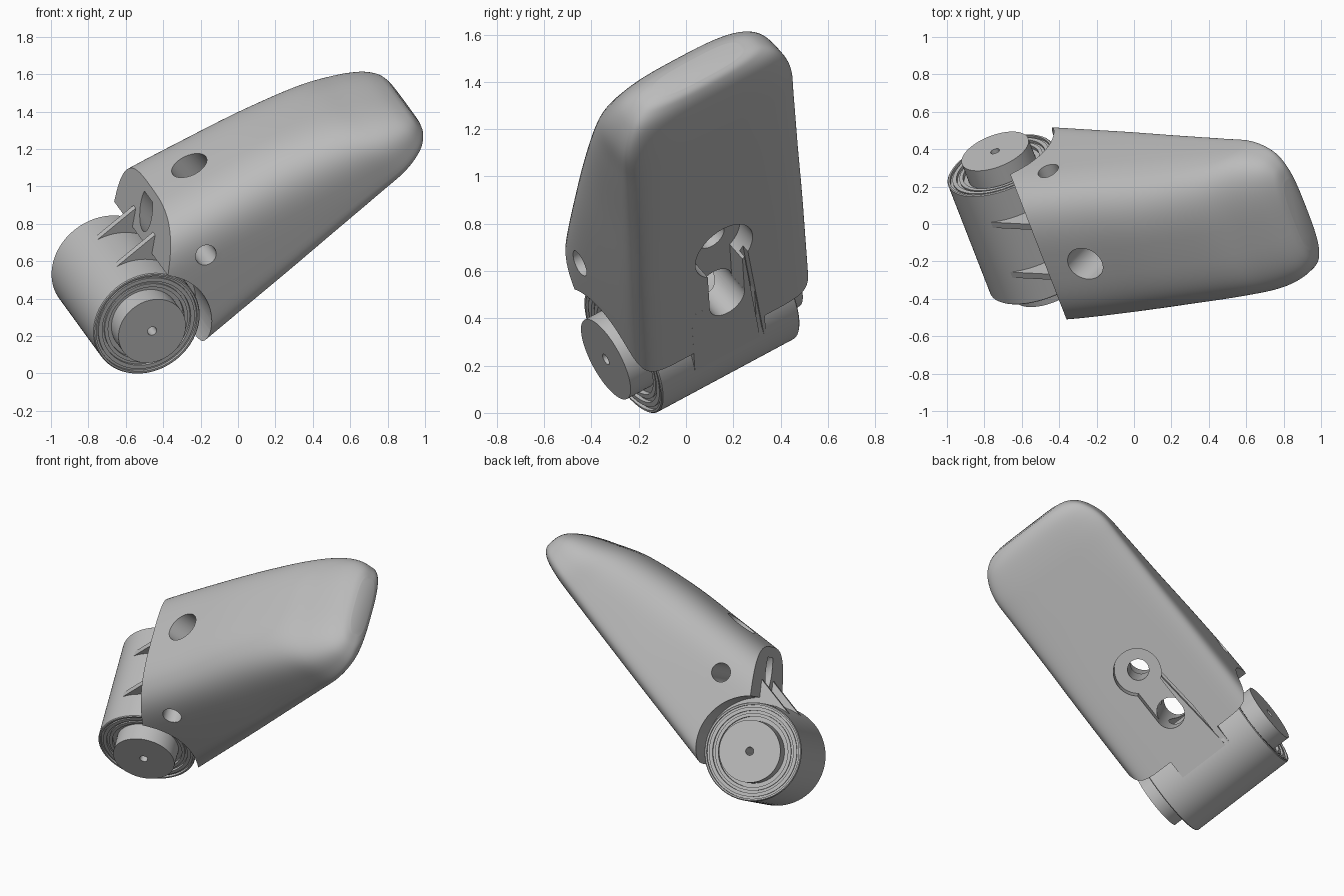
import bpy, bmesh, math
from mathutils import Vector, Matrix

cube = bpy.data.objects.get("Cube")
if cube:
    bpy.data.objects.remove(cube)

# One grey plastic
grey = bpy.data.materials.new("grey plastic")
grey.use_nodes = True
colour = (0.5, 0.5, 0.5, 1)
grey.diffuse_color = colour
grey.node_tree.nodes["Principled BSDF"].inputs["Base Color"].default_value = colour

# Working frame: x along the finger, y along the hinge pin, z out of its back
along = Vector((0.772, -0.04, 0.635)).normalized()
pin = Vector((-0.333, 0.833, 0.44))
pin = (pin - along * pin.dot(along)).normalized()
back = along.cross(pin)
FRAME = Matrix((along, pin, back)).transposed().to_4x4()
FRAME.translation = (-0.601, 0.025, 0.422)


def make(name, bm):
    bmesh.ops.recalc_face_normals(bm, faces=bm.faces)
    mesh = bpy.data.meshes.new(name)
    bm.to_mesh(mesh)
    bm.free()
    mesh.materials.append(grey)
    obj = bpy.data.objects.new(name, mesh)
    bpy.context.collection.objects.link(obj)
    obj.matrix_world = FRAME
    return obj


def rod(name, start, end, radius):
    start, end = Vector(start), Vector(end)
    axis = end - start
    turn = axis.to_track_quat('Z', 'Y').to_matrix().to_4x4()
    bm = bmesh.new()
    bmesh.ops.create_cone(bm, cap_ends=True, segments=64, radius1=radius, radius2=radius,
                          depth=axis.length, matrix=Matrix.Translation((start + end) / 2) @ turn)
    return make(name, bm)


def box(name, low, high, turn=Matrix()):
    low, high = Vector(low), Vector(high)
    size = Matrix.Diagonal((high - low).to_4d())
    size[3][3] = 1
    bm = bmesh.new()
    bmesh.ops.create_cube(bm, size=1, matrix=turn @ Matrix.Translation((low + high) / 2) @ size)
    return make(name, bm)


def bridge(bm, rings, closed=False):
    pairs = list(zip(rings, rings[1:]))
    if closed:
        pairs.append((rings[-1], rings[0]))
    for a, b in pairs:
        for i in range(len(a)):
            j = (i + 1) % len(a)
            bm.faces.new((a[i], a[j], b[j], b[i]))


def cut(obj, cutters):
    for c in cutters:
        mod = obj.modifiers.new(c.name, 'BOOLEAN')
        mod.operation, mod.solver, mod.object = 'DIFFERENCE', 'EXACT', c
    bpy.context.view_layer.update()
    graph = bpy.context.evaluated_depsgraph_get()
    mesh = bpy.data.meshes.new_from_object(obj.evaluated_get(graph))
    obj.modifiers.clear()
    obj.data = mesh


def spline(rows, steps):
    pts = [Vector(r) for r in rows]
    pts = [pts[0] * 2 - pts[1]] + pts + [pts[-1]]
    out = []
    for p, q, r, s in zip(pts, pts[1:], pts[2:], pts[3:]):
        for k in range(steps):
            t = k / steps
            out.append(q + (r - p) * (t / 2) + (p * 2 - q * 5 + r * 4 - s) * (t * t / 2)
                       + (q * 3 - p - r * 3 + s) * (t ** 3 / 2))
    return out + [pts[-1]]


# Shell: rounded sections (station, half width, top, bottom, widest height, palm squareness)
stations = [(0.05, 0.445, 0.53, -0.298, 0.1, 11), (0.4, 0.445, 0.455, -0.298, 0.08, 10),
            (0.75, 0.44, 0.37, -0.298, 0, 9), (1.08, 0.432, 0.288, -0.298, -0.1, 7),
            (1.4, 0.427, 0.175, -0.298, -0.17, 5), (1.585, 0.42, 0.07, -0.296, -0.2, 4),
            (1.714, 0.372, -0.015, -0.285, -0.2, 3.5), (1.78, 0.3, -0.08, -0.262, -0.19, 3),
            (1.802, 0.215, -0.12, -0.232, -0.18, 3)]
bm = bmesh.new()
rings = []
for u, w, top, low, mid, square in spline(stations, 6):
    ring = []
    for i in range(96):
        t = math.tau * i / 96
        c, s = math.cos(t), math.sin(t)
        power = 2 / 3.2 if s > 0 else 2 / square
        reach = top - mid if s > 0 else mid - low
        ring.append(bm.verts.new((u, math.copysign(w * abs(c) ** power, c),
                                  mid + math.copysign(reach * abs(s) ** power, s))))
    rings.append(ring)
bridge(bm, rings)
bm.faces.new(rings[0])
bm.faces.new(rings[-1])
shell = make("finger_shell", bm)

# Neck: floor plate and two ribs joining the shell to the barrel
neck = box("neck_floor", (0.02, -0.18, -0.298), (0.4, 0.18, -0.16))
ribs = [box("neck_rib", (-0.05, s * 0.16 - 0.018, -0.29), (0.42, s * 0.16 + 0.018, 0.292))
        for s in (-1, 1)]

# Cutters: hinge clearance, slanted base, pin hole, tendon holes and keyhole recess
clearance = rod("clearance_cutter", (0, -1, 0), (0, 1, 0), 0.335)
slant = box("slant_cutter", (-1, -1, -1.5), (0, 1, 1.5),
            Matrix.Translation((0.045, 0, 0)) @ Matrix.Rotation(math.radians(45), 4, 'Y'))
openings = [
    rod("pin_cutter", (0.484, -1, 0.16), (0.484, 1, 0.16), 0.058),
    rod("back_hole_cutter", (0.71, 0, 0.05), (0.71, 0, 0.8), 0.098),
    rod("screw_cutter", (0.71, 0, -0.6), (0.71, 0, 0.2), 0.065),
    rod("tendon_cutter", (0.39, 0, -0.6), (0.38, 0, 0.39), 0.088),
    rod("recess_cutter", (0.71, 0, -0.6), (0.71, 0, -0.2), 0.145),
    box("slot_cutter", (0.39, -0.088, -0.6), (0.71, 0.088, -0.2)),
    box("slit_cutter", (-0.34, -0.01, -0.4), (0.34, 0.01, -0.26),
        Matrix.Translation((0.37, 0.13, 0)) @ Matrix.Rotation(-0.09, 4, 'Z')),
]
cut(shell, [clearance, slant] + openings)
cut(neck, openings[3:])
for c in [clearance, slant] + openings:
    bpy.data.objects.remove(c)

# Barrel: lathed hinge with ringed ends, raised discs and a pin bore
half = [(0.3, 0.345), (0.295, 0.35), (0.285, 0.35), (0.285, 0.335), (0.272, 0.335),
        (0.272, 0.345), (0.25, 0.345), (0.25, 0.33), (0.235, 0.33), (0.235, 0.34),
        (0.215, 0.34), (0.215, 0.32), (0.19, 0.32), (0.19, 0.437), (0.025, 0.437)]
profile = half + [(r, -y) for r, y in reversed(half)]
bm = bmesh.new()
rings = [[bm.verts.new((r * math.cos(math.tau * i / 96), y, r * math.sin(math.tau * i / 96)))
          for i in range(96)] for r, y in profile]
bridge(bm, rings, closed=True)
barrel = make("hinge_barrel", bm)

# Smooth shading with crisp edges
bpy.ops.object.select_all(action='DESELECT')
for obj in [shell, neck, barrel] + ribs:
    obj.select_set(True)
bpy.context.view_layer.objects.active = shell
bpy.ops.object.shade_smooth_by_angle(angle=math.radians(30))
